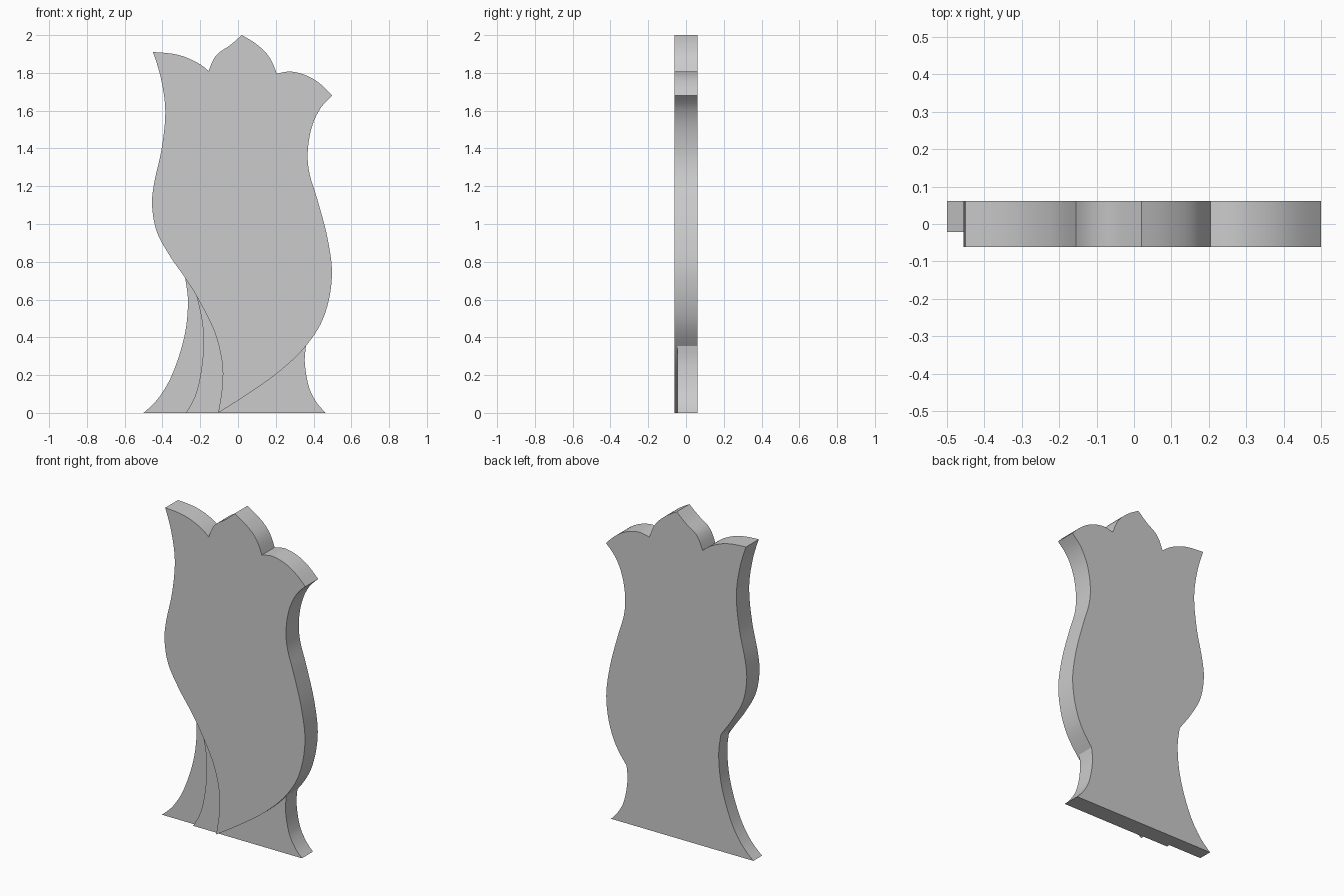
import bpy, bmesh, math
from mathutils import Vector
from mathutils.geometry import interpolate_bezier

if "Cube" in bpy.data.objects:
    bpy.data.objects.remove(bpy.data.objects["Cube"])

N = 8                                   # segments per curve span
BACK, BODY = 0.062, -0.062              # depths (y) of back and front faces
RIGHT, STRIP, LEFT = -0.045, -0.042, -0.022


def smooth(pts):
    """Smooth (x, z) curve passing through the points."""
    p = [Vector(q) for q in pts]
    last = len(p) - 1
    out = [p[0]]
    for i in range(last):
        a, b = p[i], p[i + 1]
        h = (b - a).length / 3
        h1 = a + (b - p[i - 1]).normalized() * h if i > 0 else None
        h2 = b - (p[i + 2] - a).normalized() * h if i + 1 < last else None
        if h1 is None:
            h1 = a.lerp(h2 if h2 else b, 0.5)
        if h2 is None:
            h2 = b.lerp(h1, 0.5)
        out += [v.to_2d() for v in interpolate_bezier(a, h1, h2, b, N + 1)[1:]]
    return out


def make_part(name, front, sides, back_outline=None):
    """Front face enclosed by counter-clockwise sides (curve, wall depth or None)."""
    bm = bmesh.new()

    def vert(p, y):
        return bm.verts.new((p.x, y, p.y))

    ring = [p for curve, _ in sides for p in curve[:-1]]
    bm.faces.new([vert(p, front) for p in ring])
    for curve, depth in sides:
        if depth is None:
            continue
        f = [vert(p, front) for p in curve]
        b = [vert(p, depth) for p in curve]
        for i in range(len(curve) - 1):
            bm.faces.new((f[i + 1], f[i], b[i], b[i + 1]))
    if back_outline:
        bm.faces.new([vert(p, BACK) for p in reversed(back_outline)])
    bmesh.ops.remove_doubles(bm, verts=bm.verts, dist=1e-5)
    me = bpy.data.meshes.new(name)
    bm.to_mesh(me)
    bm.free()
    ob = bpy.data.objects.new(name, me)
    bpy.context.collection.objects.link(ob)
    bpy.ops.object.select_all(action='DESELECT')
    ob.select_set(True)
    bpy.context.view_layer.objects.active = ob
    bpy.ops.object.shade_smooth_by_angle(angle=math.radians(30))


# Tulip body: right side going up, three petal tips, left side going down
right = smooth([(-.105, 0), (.06, .105), (.22, .22), (.36, .355), (.455, .51),
                (.497, .72), (.475, .92), (.42, 1.13), (.378, 1.27),
                (.369, 1.38), (.39, 1.51), (.435, 1.61), (.5, 1.68)])
tips = [smooth([(.5, 1.68), (.4, 1.767), (.29, 1.806), (.205, 1.795)]),
        smooth([(.205, 1.795), (.165, 1.885), (.1, 1.95), (.02, 2.0)]),
        smooth([(.02, 2.0), (-.04, 1.948), (-.115, 1.893), (-.155, 1.81)]),
        smooth([(-.155, 1.81), (-.22, 1.857), (-.32, 1.896), (-.45, 1.91)])]
left = smooth([(-.45, 1.91), (-.408, 1.77), (-.385, 1.6), (-.404, 1.4),
               (-.445, 1.21), (-.455, 1.1), (-.43, .96), (-.36, .83),
               (-.28, .715), (-.22, .62), (-.125, .43), (-.085, .27),
               (-.083, .15), (-.105, 0)])
right_low, right_up = right[:3 * N + 1], right[3 * N:]
left_up, left_mid, left_low = left[:8 * N + 1], left[8 * N:9 * N + 1], left[9 * N:]

# Base leaf edges, all running downwards
left_edge = smooth([(-.28, .715), (-.265, .58), (-.285, .4), (-.35, .2), (-.42, .08), (-.5, 0)])
strip_edge = smooth([(-.22, .62), (-.186, .45), (-.187, .29), (-.22, .11), (-.275, 0)])
right_edge = smooth([(.36, .355), (.354, .26), (.378, .13), (.418, .053), (.465, 0)])


def ground(x0, x1):
    return [Vector((x0, 0)), Vector((x1, 0))]


bottom = [Vector((x, 0)) for x in (-.5, -.275, -.105, .465)]
silhouette = [p for c in (bottom, right_edge[::-1], right_up, *tips, left_up, left_edge)
              for p in c[:-1]]

make_part("flower_body", BODY,
          [(right_low, RIGHT), (right_up, BACK)] + [(t, BACK) for t in tips] +
          [(left_up, BACK), (left_mid, LEFT), (left_low, STRIP)], silhouette)
make_part("right_base_leaf", RIGHT,
          [(ground(-.105, .465), BACK), (right_edge[::-1], BACK), (right_low[::-1], None)])
make_part("middle_base_leaf", STRIP,
          [(ground(-.275, -.105), BACK), (left_low[::-1], None), (strip_edge, LEFT)])
make_part("left_base_leaf", LEFT,
          [(ground(-.5, -.275), BACK), (strip_edge[::-1], None),
           (left_mid[::-1], None), (left_edge, BACK)])
